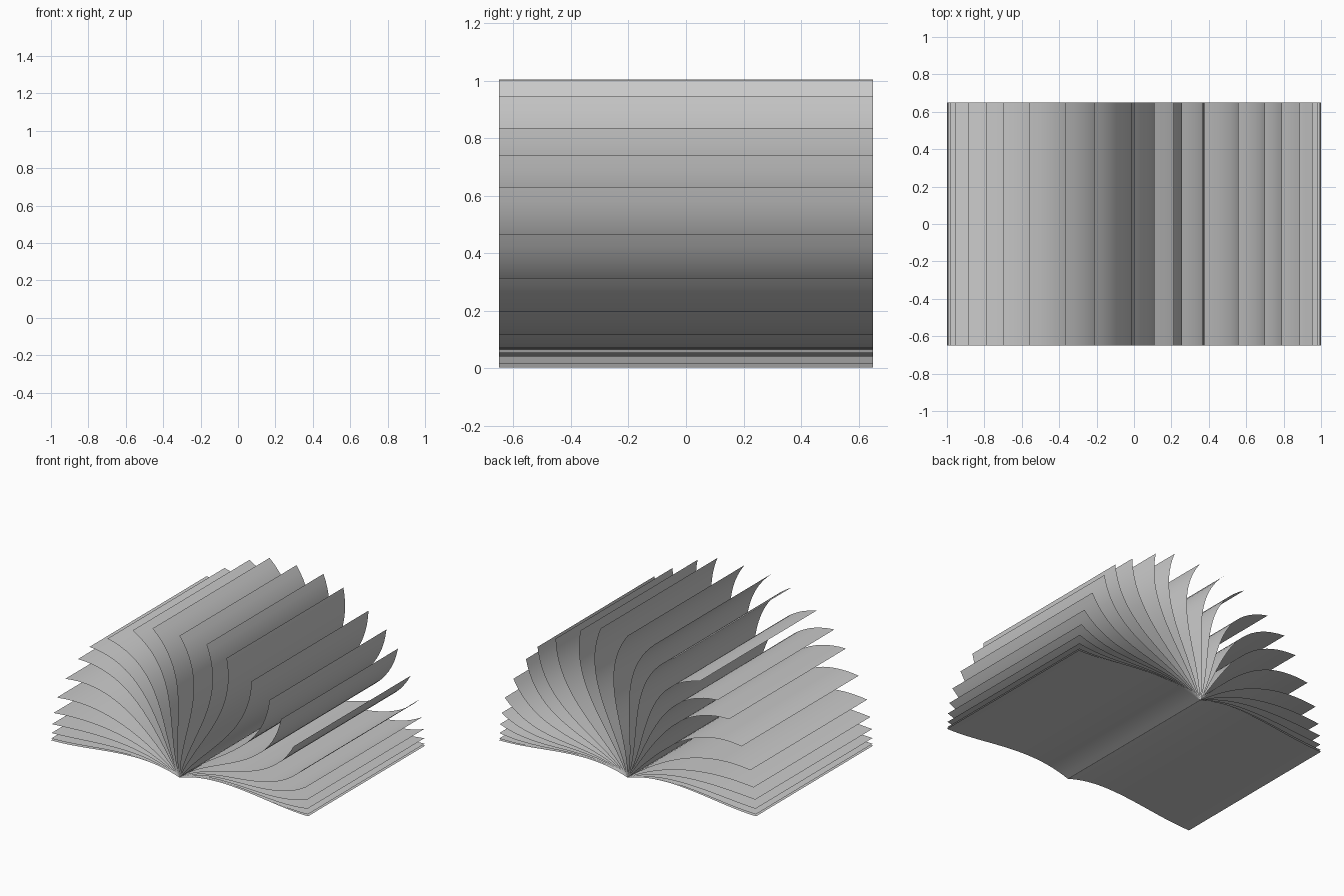
import bpy, bmesh
from mathutils import Vector

if "Cube" in bpy.data.objects:
    bpy.data.objects.remove(bpy.data.objects["Cube"])

HALF_DEPTH = 0.65
STEPS = 24
SPINE = Vector((0, 0.008))

# free-edge positions of one half of the fan, flat page first, upright page last
TIPS = [(1.0, .003), (.998, .016), (.996, .055), (.993, .118), (.98, .2), (.955, .315),
        (.888, .465), (.79, .63), (.70, .74), (.56, .835), (.365, .945), (.21, 1.0), (0, 1.005)]

# (curl towards the tip, hump near the spine) for each page, left to right
LEFT = [(0, .35), (.02, .35), (.08, .35), (.18, .35), (.31, .35), (.48, .35), (.72, .33),
        (.8, .3), (.92, .24), (.97, .1), (.85, .02), (.77, 0), (.74, 0)]
RIGHT = [(0, .35), (.03, .35), (.12, .35), (.25, .33), (.37, .3), (.55, .24), (.69, .14),
         (.84, .05), (.76, 0), (.62, -.04), (.65, -.04), (.7, -.03)]


def page(name, tip, curl, hump):
    """One sheet: a bowed profile from spine to tip, swept along y."""
    chord = Vector(tip) - SPINE
    perp = Vector((chord.y, -chord.x)).normalized()      # clockwise side of the page
    side = -1 if tip[0] > 0 else 1                       # the hump always lifts upward
    bm = bmesh.new()
    previous = None
    for i in range(STEPS + 1):
        t = i / STEPS
        bow = curl * t * t * (1 - t) + side * hump * t * (1 - t) ** 2
        p = SPINE + chord * t + perp * bow
        pair = [bm.verts.new((p.x, y, p.y)) for y in (-HALF_DEPTH, HALF_DEPTH)]
        if previous:
            bm.faces.new((previous[0], pair[0], pair[1], previous[1])).smooth = True
        previous = pair
    # normals point to the upper side
    if tip[0] < 0:
        bmesh.ops.reverse_faces(bm, faces=bm.faces[:])
    mesh = bpy.data.meshes.new(name)
    bm.to_mesh(mesh)
    bm.free()
    bpy.context.collection.objects.link(bpy.data.objects.new(name, mesh))


# left half including the upright page, then the right half
for n, ((x, z), (curl, hump)) in enumerate(zip(TIPS, LEFT)):
    page(f"left_page_{n + 1:02d}", (-x, z), curl, hump)
for n, ((x, z), (curl, hump)) in enumerate(zip(TIPS, RIGHT)):
    page(f"right_page_{n + 1:02d}", (x, z), curl, hump)
